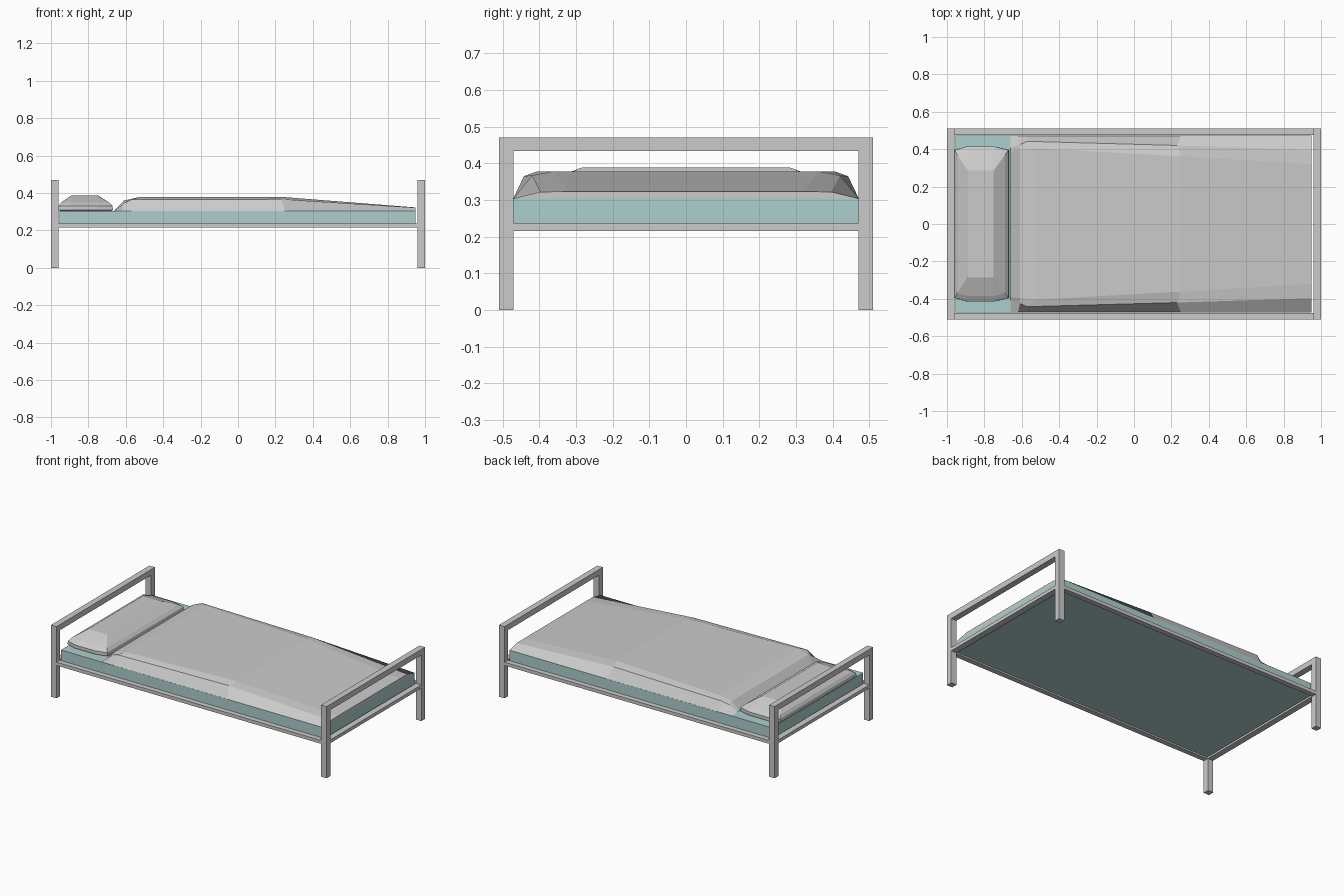
import bpy, bmesh

if "Cube" in bpy.data.objects:
    bpy.data.objects.remove(bpy.data.objects["Cube"])


def make_object(name, bm, material=None):
    bmesh.ops.recalc_face_normals(bm, faces=bm.faces)
    mesh = bpy.data.meshes.new(name)
    bm.to_mesh(mesh)
    bm.free()
    obj = bpy.data.objects.new(name, mesh)
    bpy.context.collection.objects.link(obj)
    if material:
        mesh.materials.append(material)
    return obj


def box(name, x, y, z, material=None):
    bm = bmesh.new()
    bmesh.ops.create_cube(bm, size=1)
    for v in bm.verts:
        v.co = [lo + (c + 0.5) * (hi - lo) for c, (lo, hi) in zip(v.co, (x, y, z))]
    return make_object(name, bm, material)


def loft(name, rows, closed, cap_start=True, cap_end=True):
    bm = bmesh.new()
    rings = [[bm.verts.new(p) for p in row] for row in rows]
    n = len(rings[0])
    for a, b in zip(rings, rings[1:]):
        for i in range(n if closed else n - 1):
            j = (i + 1) % n
            bm.faces.new((a[i], a[j], b[j], b[i]))
    if cap_start:
        bm.faces.new(rings[0])
    if cap_end:
        bm.faces.new(rings[-1])
    return make_object(name, bm)


# Head and foot frames: posts, top rail, lower rail
for end, s in (("head", -1), ("foot", 1)):
    x = sorted((0.96 * s, 1.0 * s))
    for side, t in (("front", -1), ("back", 1)):
        box(f"{end}_{side}_leg", x, sorted((0.471 * t, 0.51 * t)), (0, 0.433))
    box(f"{end}_top_rail", x, (-0.51, 0.51), (0.433, 0.47))
    box(f"{end}_lower_rail", x, (-0.471, 0.471), (0.215, 0.237))

# Long side rails
for side, t in (("front", -1), ("back", 1)):
    box(f"{side}_side_rail", (-0.96, 0.96), sorted((0.476 * t, 0.51 * t)), (0.215, 0.237))

# Mattress
teal = bpy.data.materials.new("mattress_teal")
teal.diffuse_color = (0.42, 0.63, 0.61, 1)
teal.use_nodes = True
teal.node_tree.nodes["Principled BSDF"].inputs["Base Color"].default_value = teal.diffuse_color
box("mattress", (-0.954, 0.95), (-0.472, 0.472), (0.222, 0.304), teal)

# Blanket cross-sections: hem x, shoulder (x, y, z), top edge (x, y, z)
sections = [
    (-0.66, (-0.66, 0.41, 0.306), (-0.66, 0.39, 0.307)),
    (-0.62, (-0.61, 0.425, 0.345), (-0.61, 0.395, 0.360)),
    (-0.57, (-0.57, 0.442, 0.365), (-0.53, 0.405, 0.378)),
    (0.25, (0.23, 0.42, 0.367), (0.25, 0.362, 0.378)),
    (0.95, (0.95, 0.397, 0.322), (0.95, 0.32, 0.323)),
]
rows = []
for hem, shoulder, top in sections:
    half = [(hem, 0.471, 0.304), shoulder, top]
    rows.append([(x, -y, z) for x, y, z in half] + half[::-1])
loft("blanket", rows, closed=False, cap_start=False)


# Pillow: stacked eight-sided rings
def pillow_ring(z, x0, x1, y_corner, y_end):
    half = [(x0, y_corner, z), (-0.89, y_end, z), (-0.75, y_end, z), (x1, y_corner, z)]
    return half + [(x, -y, z) for x, y, z in reversed(half)]


loft("pillow", [
    pillow_ring(0.297, -0.94, -0.69, 0.37, 0.39),
    pillow_ring(0.310, -0.96, -0.668, 0.395, 0.415),
    pillow_ring(0.332, -0.958, -0.672, 0.395, 0.415),
    pillow_ring(0.350, -0.945, -0.69, 0.37, 0.385),
    pillow_ring(0.388, -0.888, -0.752, 0.285, 0.285),
], closed=True)
